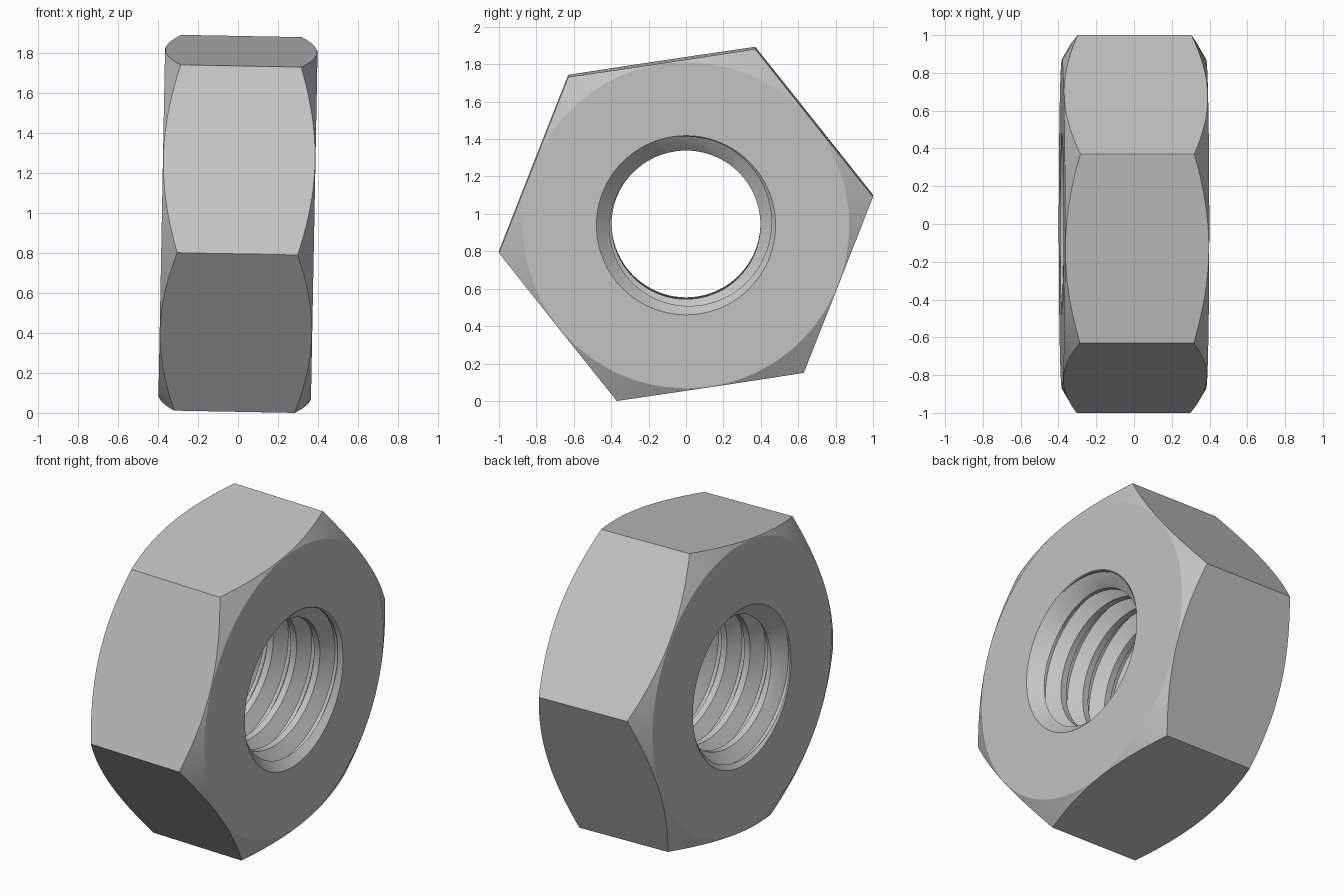
import bpy, bmesh
from math import pi, sin, cos, tan, radians
from mathutils import Matrix

cube = bpy.data.objects.get("Cube")
if cube:
    bpy.data.objects.remove(cube, do_unlink=True)

H = 0.382                 # half thickness
CORNER = 1.0112           # centre to hex corner
TURN = radians(8.53)      # hex rotation about the bore
TILT = 0.019              # slight lean of the bore axis
FACE_R = 0.872            # flat bearing face radius
MINOR, MAJOR, RIM = 0.398, 0.474, 0.479
PITCH = 0.159


def make_object(name, bm):
    bmesh.ops.recalc_face_normals(bm, faces=bm.faces[:])
    mesh = bpy.data.meshes.new(name)
    bm.to_mesh(mesh)
    bm.free()
    obj = bpy.data.objects.new(name, mesh)
    bpy.context.scene.collection.objects.link(obj)
    return obj


def around(x, r, a):
    return (x, r * cos(a), r * sin(a))


def lathe(name, profile, n):
    """Revolve a closed (x, radius) profile about the x axis."""
    bm = bmesh.new()
    rings = [[bm.verts.new(around(x, r, 2 * pi * i / n)) for x, r in profile]
             for i in range(n)]
    m = len(profile)
    for i in range(n):
        a, b = rings[i], rings[(i + 1) % n]
        for j in range(m):
            k = (j + 1) % m
            bm.faces.new((a[j], a[k], b[k], b[j]))
    return make_object(name, bm)


def hex_prism(name):
    bm = bmesh.new()
    ends = [[bm.verts.new(around(x, CORNER, TURN + i * pi / 3)) for i in range(6)]
            for x in (-1, 1)]
    for ring in ends:
        bm.faces.new(ring)
    for i in range(6):
        j = (i + 1) % 6
        bm.faces.new((ends[0][i], ends[0][j], ends[1][j], ends[1][i]))
    return make_object(name, bm)


def screw(name, n=80, turns=8):
    """Right-handed threaded rod, longer than the nut, closed at both ends."""
    bm = bmesh.new()
    steps = [(0, MINOR), (1 / 4, MINOR), (9 / 16, MAJOR), (11 / 16, MAJOR)]
    start = -PITCH * (turns + 1) / 2
    total = n * turns
    grid = []
    for t in range(total + n + 1):
        a = 2 * pi * t / n
        row = steps if t <= total else steps[:1]
        grid.append([bm.verts.new(around(start + PITCH * (t / n + s), r, a))
                     for s, r in row])
    # the end of each profile is the start of the profile one turn later
    strip = [grid[t] + [grid[t + n][0]] for t in range(total + 1)]
    for a, b in zip(strip, strip[1:]):
        for j in range(4):
            bm.faces.new((a[j], a[j + 1], b[j + 1], b[j]))
    # conical end caps
    for x, first, last in ((start - 0.1, 0, strip[0]),
                           (-start + 0.1, total, strip[-1])):
        loop = [grid[first + t][0] for t in range(n + 1)] + last[1:4][::-1]
        tip = bm.verts.new((x, 0, 0))
        for i, v in enumerate(loop):
            bm.faces.new((v, loop[(i + 1) % len(loop)], tip))
    return make_object(name, bm)


# Turned blank: flat faces, 30 degree outer chamfers, countersunk bore
outer = 1.1
drop = (outer - FACE_R) * tan(radians(30))
bore = 0.385
half = [(H - (RIM - bore), bore), (H, RIM), (H, FACE_R), (H - drop, outer)]
profile = half + [(-x, r) for x, r in reversed(half)]
nut = lathe("hex_nut", profile, 120)

# Cut the hexagon and the thread
cutters = [(hex_prism("hex_cutter"), 'INTERSECT'),
           (screw("thread_cutter"), 'DIFFERENCE')]
for cutter, operation in cutters:
    cutter.hide_render = True
    mod = nut.modifiers.new(cutter.name, 'BOOLEAN')
    mod.object = cutter
    mod.operation = operation
    mod.solver = 'EXACT'
bpy.context.view_layer.update()
graph = bpy.context.evaluated_depsgraph_get()
baked = bpy.data.meshes.new_from_object(nut.evaluated_get(graph))
nut.modifiers.clear()
nut.data = baked
for cutter, operation in cutters:
    bpy.data.objects.remove(cutter, do_unlink=True)

# Lean slightly and rest on the ground
baked.transform(Matrix.Rotation(TILT, 4, 'Y'))
baked.transform(Matrix.Translation((0, 0, -min(v.co.z for v in baked.vertices))))

# Plain grey metal
grey = bpy.data.materials.new("grey_metal")
grey.use_nodes = True
colour = (0.55, 0.55, 0.55, 1)
grey.diffuse_color = colour
grey.node_tree.nodes["Principled BSDF"].inputs["Base Color"].default_value = colour
baked.materials.clear()
baked.materials.append(grey)

# Smooth the turned surfaces, keep the machined edges sharp
bpy.ops.object.select_all(action='DESELECT')
nut.select_set(True)
bpy.context.view_layer.objects.active = nut
bpy.ops.object.shade_smooth_by_angle(angle=radians(22))
